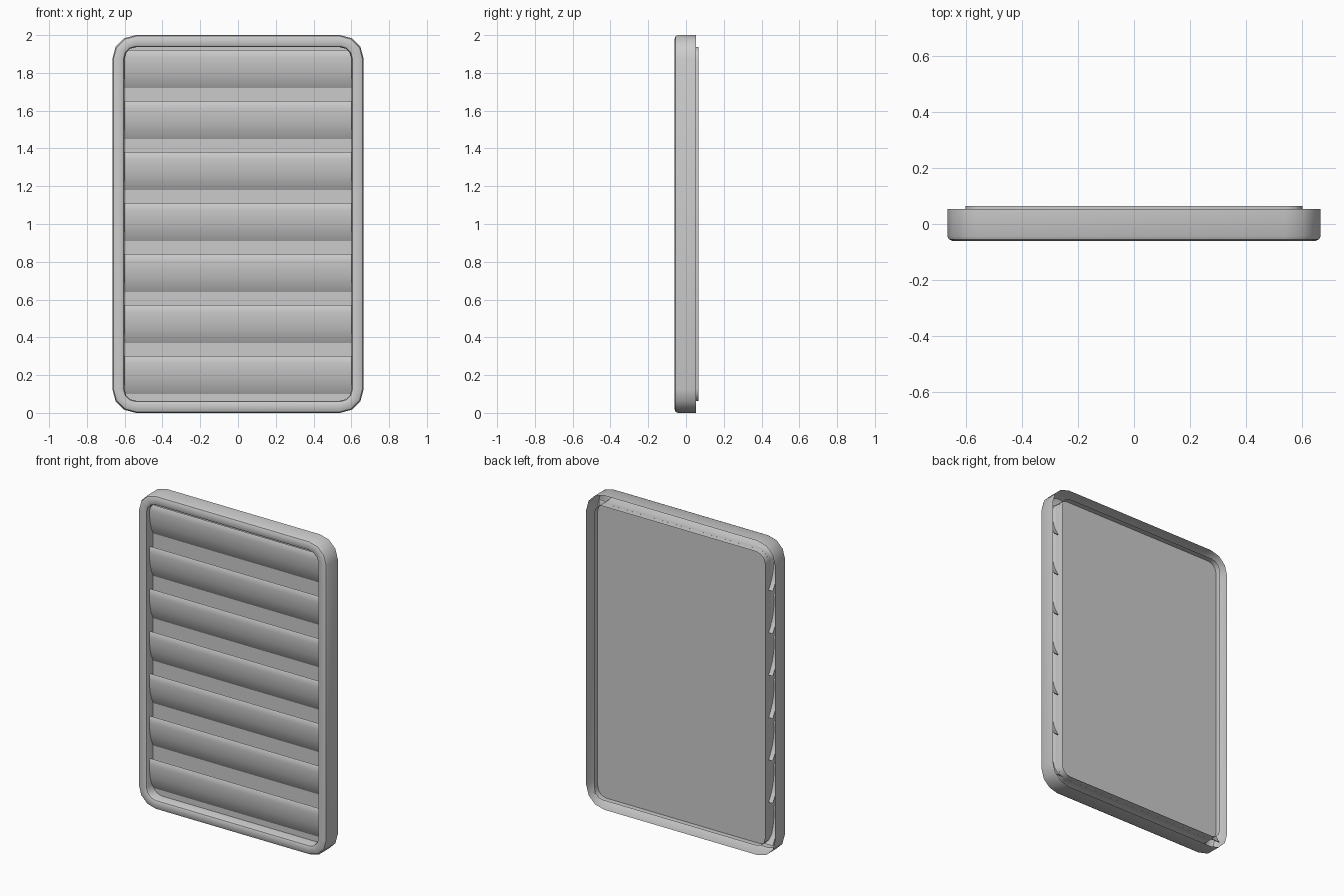
import bpy, bmesh, math

if "Cube" in bpy.data.objects:
    bpy.data.objects.remove(bpy.data.objects["Cube"])

W, Z0, Z1, R, SEG = 0.665, 0.0, 2.0, 0.125, 3


def finish(bm, name, angle=40):
    bmesh.ops.recalc_face_normals(bm, faces=bm.faces)
    me = bpy.data.meshes.new(name)
    bm.to_mesh(me)
    bm.free()
    ob = bpy.data.objects.new(name, me)
    bpy.context.collection.objects.link(ob)
    bpy.ops.object.select_all(action='DESELECT')
    ob.select_set(True)
    bpy.context.view_layer.objects.active = ob
    bpy.ops.object.shade_smooth_by_angle(angle=math.radians(angle))
    return ob


def ring(bm, inset, y):
    # rounded rectangle, concentric with the outer edge
    cx, r, out = W - R, R - inset, []
    corners = [(cx, Z1 - R), (-cx, Z1 - R), (-cx, Z0 + R), (cx, Z0 + R)]
    for k, (x, z) in enumerate(corners):
        for i in range(SEG + 1):
            a = math.pi / 2 * (k + i / SEG)
            out.append(bm.verts.new((x + r * math.cos(a), y, z + r * math.sin(a))))
    return out


def loft(bm, profile):
    rings = [ring(bm, d, y) for d, y in profile]
    n = len(rings[0])
    for a, b in zip(rings, rings[1:]):
        for i in range(n):
            j = (i + 1) % n
            bm.faces.new((a[i], a[j], b[j], b[i]))
    return rings


# Frame: hollow rim, open at the back, inner wall standing slightly proud
bm = bmesh.new()
loft(bm, [(0, 0.054), (0, -0.043), (0.006, -0.055), (0.02, -0.061), (0.048, -0.061),
          (0.059, -0.056), (0.064, -0.045), (0.064, 0.065)])
finish(bm, "frame")

# Backing panel, recessed from the rim at the back
bm = bmesh.new()
rings = loft(bm, [(0.0638, 0.005), (0.0638, 0.03)])
for r in rings:
    bm.faces.new(r)
finish(bm, "back_panel")

# Louver slats: curved plates with rounded top edges; the lower edges sink
# into the panel and the ends run into the hollow rim
curve = [(-0.030, -0.004), (-0.033, -0.04), (-0.031, -0.08), (-0.025, -0.12),
         (-0.014, -0.16), (0.005, -0.20), (0.022, -0.228)]
T, HALF = 0.006, 0.63
section = [(-0.027, 0)] + curve + [(y + T, z) for y, z in reversed(curve)]
for i in range(7):
    top = 0.30 + 0.27 * i
    bm = bmesh.new()
    left = [bm.verts.new((-HALF, y, top + z)) for y, z in section]
    right = [bm.verts.new((HALF, y, top + z)) for y, z in section]
    n = len(section)
    for k in range(n):
        j = (k + 1) % n
        bm.faces.new((left[k], left[j], right[j], right[k]))
    bm.faces.new(left)
    bm.faces.new(right)
    finish(bm, f"slat_{i + 1}", 80)
